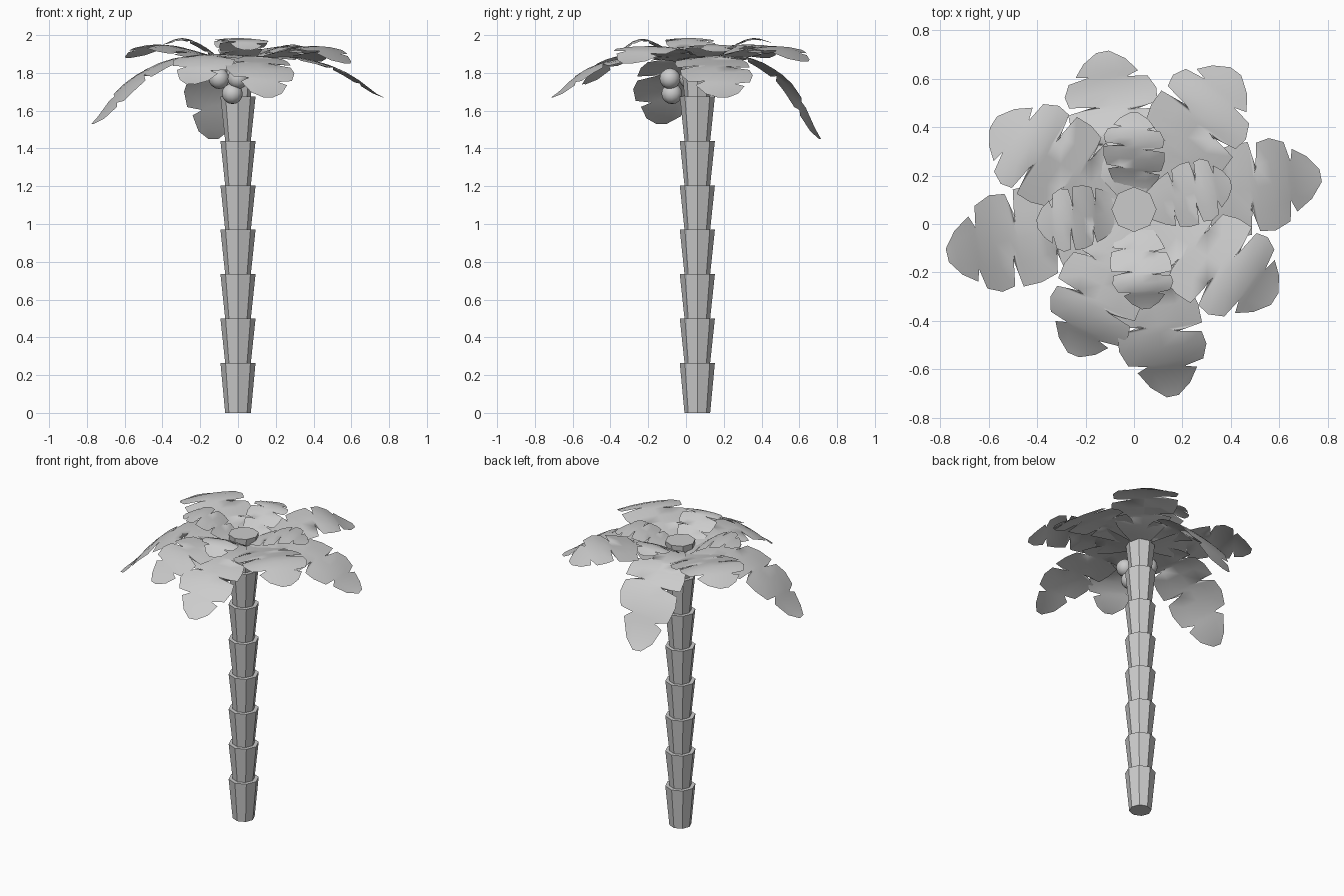
import bpy, math
from mathutils import Vector

if "Cube" in bpy.data.objects:
    bpy.data.objects.remove(bpy.data.objects["Cube"])

CY = 0.06  # trunk axis in y


def make_object(name, verts, faces, smooth=False):
    mesh = bpy.data.meshes.new(name)
    mesh.from_pydata(verts, [], faces)
    mesh.update()
    for p in mesh.polygons:
        p.use_smooth = smooth
    ob = bpy.data.objects.new(name, mesh)
    bpy.context.collection.objects.link(ob)
    return ob


# trunk: stacked eight-sided segments, each flaring upward
PITCH, SIDES = 0.235, 8
for i in range(8):
    z0 = 0 if i == 0 else 0.03 + PITCH * i
    z1 = 0.03 + PITCH * (i + 1)
    verts = [(r * math.cos(math.tau * k / SIDES), CY + r * math.sin(math.tau * k / SIDES), z)
             for r, z in ((0.068, z0), (0.093, z1)) for k in range(SIDES)]
    faces = [(k, (k + 1) % SIDES, SIDES + (k + 1) % SIDES, SIDES + k) for k in range(SIDES)]
    faces += [tuple(reversed(range(SIDES))), tuple(range(SIDES, 2 * SIDES))]
    make_object(f"trunk_segment_{i + 1}", verts, faces)


def height(zs, t):
    """Smooth curve through equally spaced heights."""
    n = len(zs) - 1
    i = min(int(t * n), n - 1)
    f = t * n - i
    a, b, c, d = (zs[min(max(i + k, 0), n)] for k in (-1, 0, 1, 2))
    return 0.5 * (2 * b + (c - a) * f + (2 * a - 5 * b + 4 * c - d) * f * f
                  + (3 * b - a - 3 * c + d) * f ** 3)


# leaf outline: position along the rib, relative half width (dips are the notches)
OUTLINE = [(0.05, 0.2), (0.18, 0.5), (0.30, 0.74), (0.39, 0.86), (0.41, 0.45), (0.43, 0.9),
           (0.52, 1.0), (0.62, 1.0), (0.64, 0.42), (0.665, 0.95), (0.74, 1.0), (0.82, 0.86),
           (0.84, 0.42), (0.86, 0.68), (0.94, 0.46), (1.0, 0.14)]


def leaf(name, tip, half_width, zs, roll=0.0):
    base = Vector((0, CY))
    axis = Vector(tip) - base
    side = Vector((-axis.y, axis.x)).normalized()
    verts, faces = [], []
    for j, (t, w) in enumerate(OUTLINE):
        for s in (1, 0.5, 0, -0.5, -1):
            shift = 0.035 * s * abs(s)            # the two edges are not quite mirrored
            u = min(max(t + shift * math.sin(math.pi * t), 0), 1)
            p = base + axis * u + side * (s * w * half_width)
            z = height(zs, u) + s * w * half_width * roll - 0.08 * half_width * (s * w) ** 2
            verts.append((p.x, p.y, z))
        if j:
            for k in range(4):
                a = 5 * (j - 1) + k
                faces.append((a, a + 5, a + 6, a + 1))
    make_object(name, verts, faces, smooth=True)


# four long drooping leaves, four middle leaves, four short arching leaves
LEAVES = [
    ("long_leaf_right", (0.77, 0.20), 0.19, (1.86, 1.89, 1.87, 1.80, 1.67), 0.05),
    ("long_leaf_back", (-0.13, 0.71), 0.19, (1.86, 1.89, 1.86, 1.73, 1.45), 0.0),
    ("long_leaf_left", (-0.77, -0.13), 0.20, (1.86, 1.89, 1.86, 1.74, 1.53), 0.0),
    ("long_leaf_front", (0.16, -0.71), 0.18, (1.86, 1.89, 1.88, 1.82, 1.67), 0.0),
    ("middle_leaf_back_right", (0.42, 0.63), 0.20, (1.85, 1.88, 1.92, 1.94, 1.86), 0.0),
    ("middle_leaf_back_left", (-0.58, 0.42), 0.20, (1.85, 1.88, 1.92, 1.95, 1.88), 0.0),
    ("middle_leaf_front_left", (-0.25, -0.54), 0.18, (1.86, 1.89, 1.90, 1.87, 1.74), 0.0),
    ("middle_leaf_front_right", (0.58, -0.31), 0.20, (1.85, 1.88, 1.92, 1.94, 1.85), 0.0),
    ("short_leaf_back", (0.0, 0.46), 0.125, (1.85, 1.88, 1.95, 1.985, 1.96), 0.0),
    ("short_leaf_right", (0.40, 0.17), 0.13, (1.86, 1.89, 1.93, 1.95, 1.91), 0.0),
    ("short_leaf_left", (-0.40, 0.0), 0.13, (1.85, 1.88, 1.95, 1.985, 1.95), 0.0),
    ("short_leaf_front", (0.05, -0.35), 0.125, (1.85, 1.88, 1.95, 1.98, 1.92), 0.0),
]
for args in LEAVES:
    leaf(*args)

# coconuts hanging beneath the crown
for i, pos in enumerate([(-0.10, 0.02, 1.77), (-0.03, -0.075, 1.69), (0.0, -0.085, 1.77)]):
    bpy.ops.mesh.primitive_uv_sphere_add(segments=12, ring_count=8, radius=0.055, location=pos)
    bpy.context.object.name = f"coconut_{i + 1}"
    bpy.ops.object.shade_smooth()
